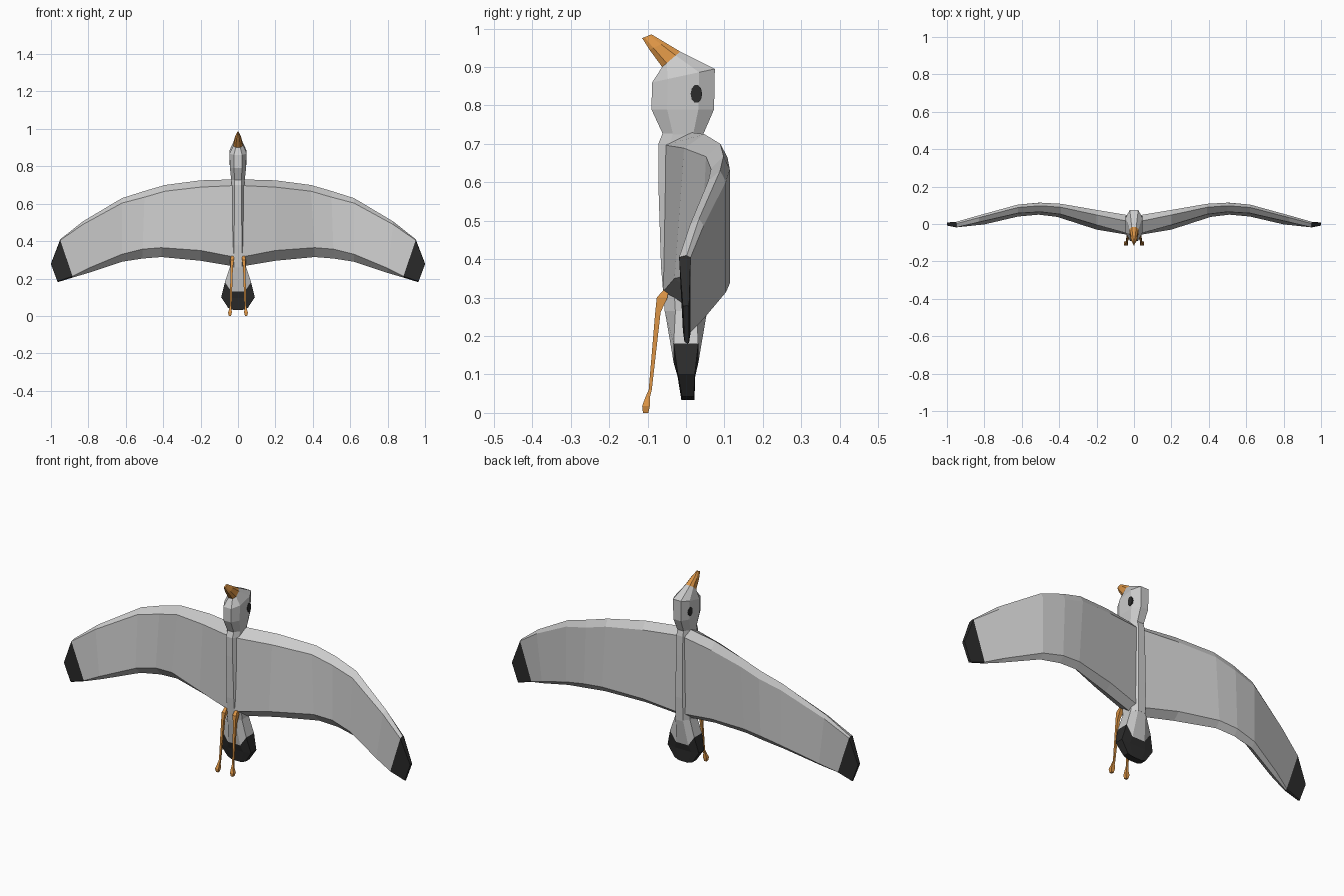
import bpy, bmesh, math
from mathutils import Vector

if "Cube" in bpy.data.objects:
    bpy.data.objects.remove(bpy.data.objects["Cube"])


def material(name, rgb):
    m = bpy.data.materials.new(name)
    m.diffuse_color = (*rgb, 1)
    m.use_nodes = True
    m.node_tree.nodes["Principled BSDF"].inputs["Base Color"].default_value = m.diffuse_color
    return m


BLACK = material("black", (0.025, 0.025, 0.025))
ORANGE = material("orange", (0.72, 0.30, 0.06))


def loft(name, rings, mat=None, mirror=False):
    """Skin a list of equal-length point rings and cap both ends."""
    bm = bmesh.new()
    vs = [[bm.verts.new(p) for p in r] for r in rings]
    n = len(vs[0])
    for a, b in zip(vs, vs[1:]):
        for i in range(n):
            j = (i + 1) % n
            bm.faces.new((a[i], a[j], b[j], b[i]))
    bm.faces.new(vs[0][::-1])
    bm.faces.new(vs[-1])
    bmesh.ops.recalc_face_normals(bm, faces=bm.faces)
    me = bpy.data.meshes.new(name)
    bm.to_mesh(me)
    bm.free()
    ob = bpy.data.objects.new(name, me)
    bpy.context.collection.objects.link(ob)
    if mat:
        me.materials.append(mat)
    if mirror:
        ob.modifiers.new("mirror", 'MIRROR')
    return ob


def octagon(hw, yf, yb, zf, zb, zs=None, k=0.5):
    """Eight-sided ring: half width, front/back y, front/back z, side z."""
    m, h = (yf + yb) / 2, (yb - yf) / 2
    pts = [(-.5, -1), (.5, -1), (1, -k), (1, k), (.5, 1), (-.5, 1), (-1, k), (-1, -k)]
    out = []
    for u, v in pts:
        z = zf + (zb - zf) * (v + 1) / 2
        if zs is not None and abs(u) == 1:
            z = zs
        out.append((u * hw, m + v * h, z))
    return out


# body and head
loft("body", [octagon(*r) for r in [
    (.042, -.055, .055, .26, .26),
    (.042, -.065, .058, .38, .38),
    (.038, -.072, .055, .60, .60),
    (.036, -.072, .052, .70, .70),
    (.036, -.060, .045, .73, .73)]])
beak_base = octagon(.024, -.062, -.015, .90, .94)
loft("head", [octagon(.036, -.060, .045, .725, .725),
              octagon(.043, -.090, .073, .79, .79),
              octagon(.045, -.088, .075, .86, .895),
              beak_base])

# beak
loft("beak", [beak_base,
              octagon(.016, -.095, -.055, .945, .964),
              octagon(.004, -.114, -.090, .975, .985)], ORANGE)

# tail with black end
tail_mid = octagon(.07, -.032, .032, .13, .13, .18, 1.0)
loft("tail", [octagon(.042, -.055, .055, .265, .265), tail_mid])
loft("tail_tip", [tail_mid,
                  octagon(.09, -.022, .024, .095, .095, .10, .95),
                  octagon(.052, -.012, .022, .033, .033, .042, .9)], BLACK)


# wings: leading x z, trailing x z, front top y, front bottom y, back y, bevel
def wing_section(xl, zl, xt, zt, yt, yf, yb, s):
    return [(xl, yt, zl - .033 * s), (xl, (yt + 2 * yb) / 3, zl),
            (xl, yb, zl - .035 * s), (xt, yb, zt + .03 * s),
            (xt, (yf + 2 * yb) / 3, zt), (xt, yf, zt + .05 * s)]


sections = [wing_section(*r) for r in [
    (.02, .730, .02, .265, -.055, -.060, .045, 1),
    (.20, .725, .20, .295, -.005, -.030, .075, 1.1),
    (.39, .700, .41, .315, .052, .038, .108, 1),
    (.50, .668, .51, .307, .065, .050, .114, 1),
    (.62, .630, .62, .290, .058, .040, .104, .8),
    (.83, .505, .80, .230, .010, -.002, .046, .5),
    (.95, .410, .885, .205, -.018, -.008, .012, .15)]]
tip = wing_section(1.0, .28, .965, .18, -.008, -.004, .008, .1)
loft("wings", sections, None, True)
loft("wing_tips", [sections[-1], tip], BLACK, True)


# legs and feet: square tube along a path of (x, y, z, half width, half depth)
def tube(path):
    return [[(x + a * w, y + b * d, z) for a, b in ((-1, -1), (1, -1), (1, 1), (-1, 1))]
            for x, y, z, w, d in path]


loft("legs", tube([(.030, -.050, .325, .006, .004), (.031, -.062, .300, .010, .014),
                   (.034, -.073, .262, .007, .007), (.038, -.093, .060, .004, .004),
                   (.040, -.100, .040, .006, .006), (.043, -.104, .018, .010, .010),
                   (.043, -.105, .000, .006, .007)]), ORANGE, True)

# eyes
eye = [[(x, .027 + .015 * math.cos(t), .83 + .024 * math.sin(t))
        for t in [i * math.pi / 5 for i in range(10)]] for x in (.036, .0465)]
loft("eyes", eye, BLACK, True)
